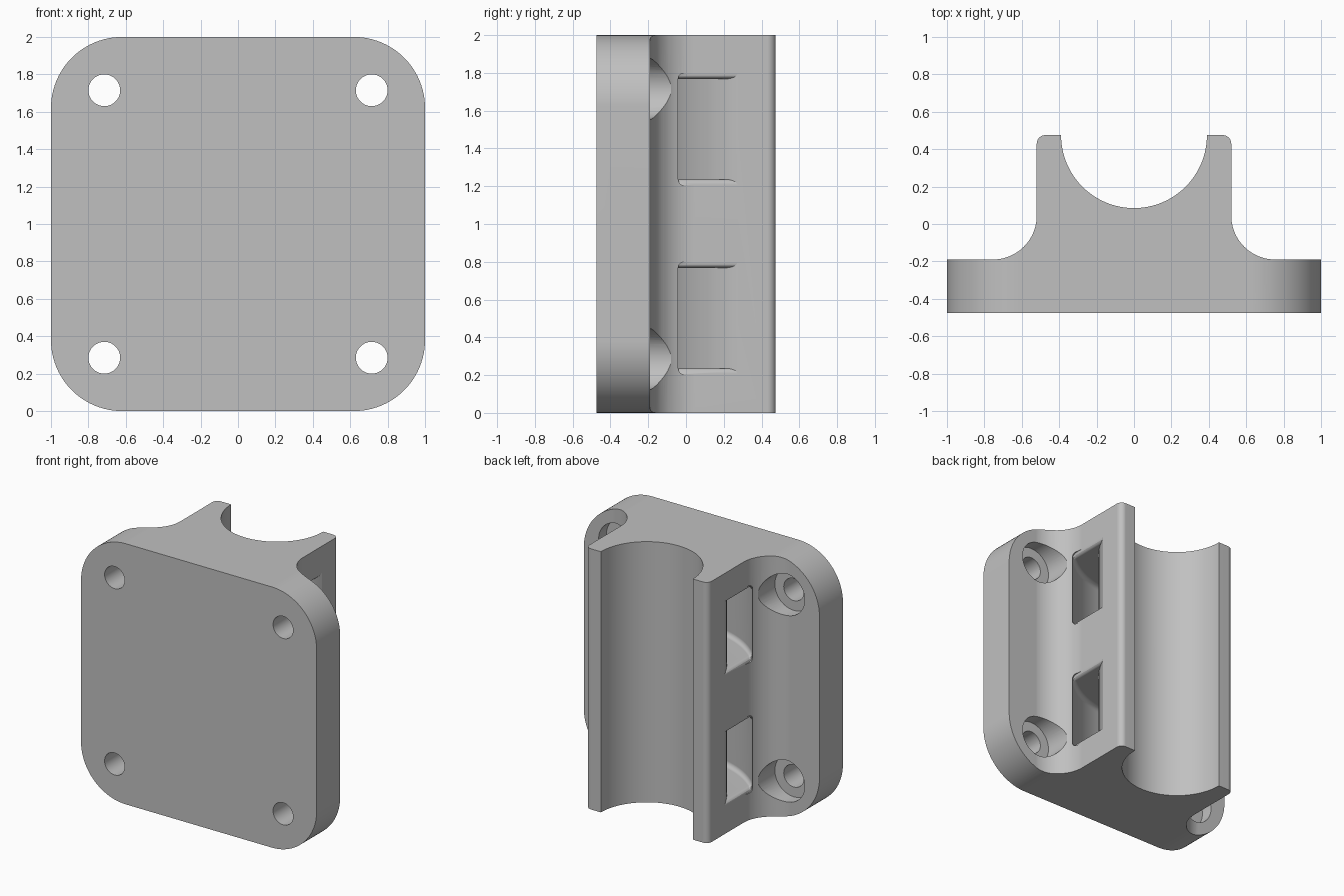
import bpy, bmesh, math
from mathutils import Vector

cube = bpy.data.objects.get("Cube")
if cube:
    bpy.data.objects.remove(cube, do_unlink=True)

grey = bpy.data.materials.new("plain_grey")
grey.use_nodes = True
grey.diffuse_color = (0.53, 0.53, 0.53, 1)
grey.node_tree.nodes["Principled BSDF"].inputs["Base Color"].default_value = grey.diffuse_color


def arc(cx, cy, r, start, end, steps=20):
    angles = [math.radians(start + (end - start) * i / steps) for i in range(steps + 1)]
    return [(cx + r * math.cos(a), cy + r * math.sin(a)) for a in angles]


def loft(name, rings):
    """Skin a list of equal closed rings and cap both ends."""
    bm = bmesh.new()
    loops = [[bm.verts.new(p) for p in ring] for ring in rings]
    n = len(loops[0])
    for a, b in zip(loops, loops[1:]):
        for i in range(n):
            j = (i + 1) % n
            bm.faces.new((a[i], a[j], b[j], b[i]))
    bm.faces.new(loops[0])
    bm.faces.new(loops[-1])
    bmesh.ops.recalc_face_normals(bm, faces=bm.faces)
    mesh = bpy.data.meshes.new(name)
    bm.to_mesh(mesh)
    bm.free()
    mesh.materials.append(grey)
    obj = bpy.data.objects.new(name, mesh)
    bpy.context.collection.objects.link(obj)
    return obj


def prism_y(name, outline, y0, y1):
    return loft(name, [[(x, y, z) for x, z in outline] for y in (y0, y1)])


def combine(target, cutter, operation="DIFFERENCE"):
    """Apply a boolean and discard the cutter."""
    cutter.hide_render = True
    mod = target.modifiers.new("cut", "BOOLEAN")
    mod.operation, mod.object, mod.solver = operation, cutter, "EXACT"
    bpy.context.view_layer.objects.active = target
    bpy.ops.object.modifier_apply(modifier=mod.name)
    bpy.data.objects.remove(cutter, do_unlink=True)


# Bracket body: flange, filleted walls, rounded lips and half-round cradle
BACK, FLANGE = 0.475, -0.19
half = [(1, -BACK), (1, FLANGE)]
half += arc(0.755, 0.045, 0.235, 270, 180)
half += arc(0.475, 0.43, 0.045, 0, 90, 8)
half += arc(0, BACK, 0.39, 0, -90, 32)
profile = half + [(-x, y) for x, y in reversed(half[:-1])]
body = loft("clamp_bracket", [[(x, y, z) for x, y in profile] for z in (0, 2)])

# Rounded flange corners
r = 0.38
outline = []
for sx, sz, start in ((1, 1, 0), (-1, 1, 90), (-1, -1, 180), (1, -1, 270)):
    outline += arc(sx * (1 - r), 1 + sz * (1 - r), r, start, start + 90, 24)
combine(body, prism_y("corner_cutter", outline, -0.6, 0.6), "INTERSECT")

# Counterbored screw holes
for sx in (-1, 1):
    for sz in (-1, 1):
        for radius, y0 in ((0.085, -0.6), (0.16, -0.285)):
            ring = arc(sx * 0.715, 1 + sz * 0.715, radius, 0, 360, 48)[:-1]
            combine(body, prism_y("screw_cutter", ring, y0, 0.3))


# Curved strap channels passing behind the cradle, flared at the mouths
def channel_ring(x, zc):
    y_in = BACK - math.sqrt(0.557 ** 2 - x * x)
    y_out = BACK - math.sqrt(0.745 ** 2 - x * x)
    t = min(max((abs(x) - 0.49) / 0.03, 0), 1)
    h = 0.266 + 0.03 * (1 - math.sqrt(1 - t * t))
    c = 0.035
    low = arc(y_out + c, -h + c, c, 270, 180, 6)
    high = arc(y_out + c, h - c, c, 180, 90, 6)
    return [(x, y, zc + z) for y, z in [(y_in, -h)] + low + high + [(y_in, h)]]


side = [0.49 * i / 16 for i in range(1, 17)] + [0.49 + 0.03 * i / 6 for i in range(1, 7)]
side += [0.53, 0.54, 0.55, 0.556]
stations = [-x for x in reversed(side)] + [0] + side
for zc in (0.502, 1.502):
    combine(body, loft("strap_cutter", [channel_ring(x, zc) for x in stations]))

# Smooth curved surfaces, crisp edges
bpy.ops.object.select_all(action="DESELECT")
body.select_set(True)
bpy.context.view_layer.objects.active = body
bpy.ops.object.shade_smooth_by_angle(angle=math.radians(18))
weighted = body.modifiers.new("even_shading", "WEIGHTED_NORMAL")
weighted.keep_sharp = True
